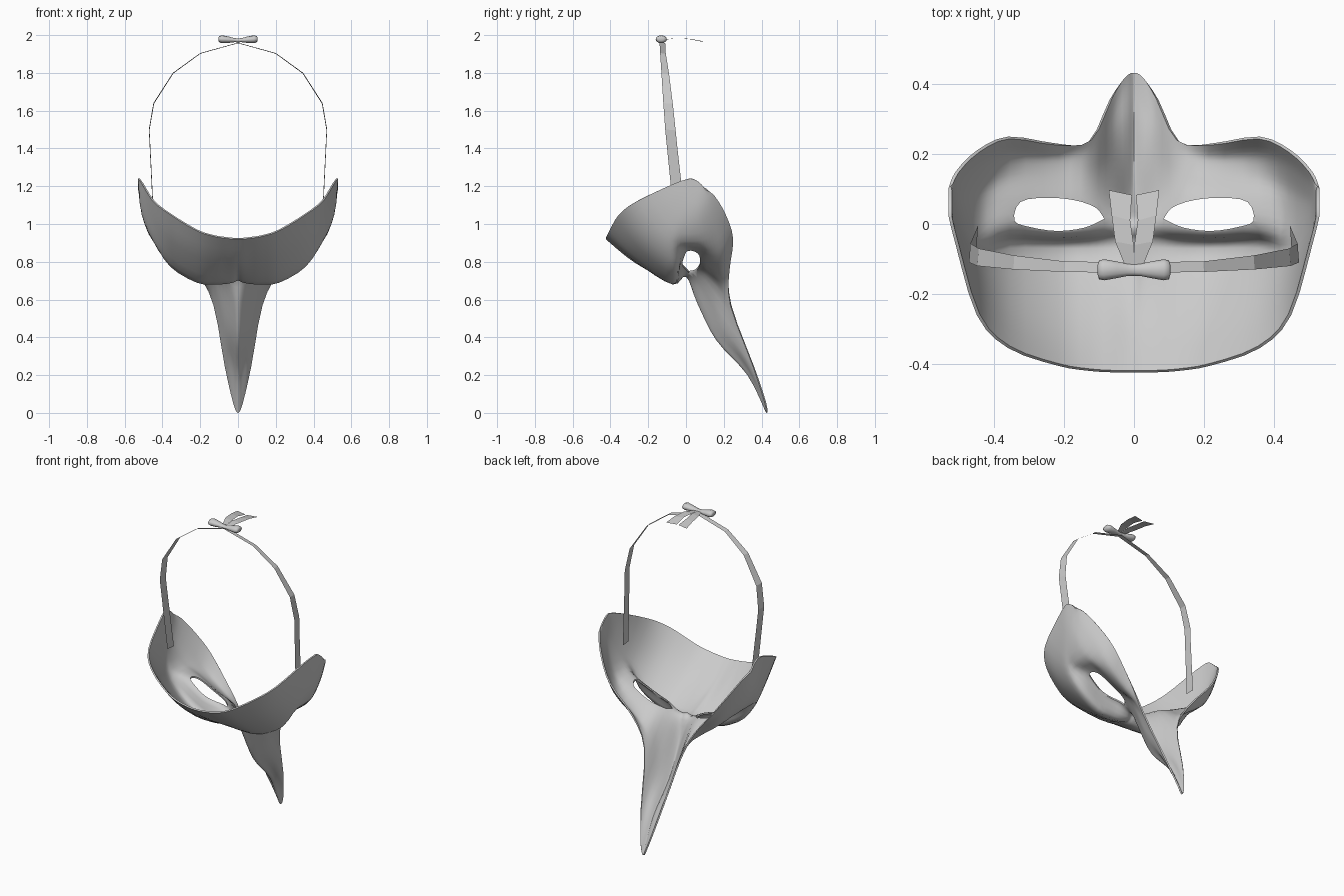
import bpy, bmesh, math
from mathutils import Vector

if "Cube" in bpy.data.objects:
    bpy.data.objects.remove(bpy.data.objects["Cube"])


def make(name, verts, faces):
    me = bpy.data.meshes.new(name)
    me.from_pydata([tuple(v) for v in verts], [], faces)
    ob = bpy.data.objects.new(name, me)
    bpy.context.collection.objects.link(ob)
    return ob


def activate(ob):
    bpy.ops.object.select_all(action='DESELECT')
    ob.select_set(True)
    bpy.context.view_layer.objects.active = ob


def smooth(ob, angle=60):
    activate(ob)
    bpy.ops.object.shade_smooth_by_angle(angle=math.radians(angle))


def spline(pts, steps):
    """Catmull-Rom curve through the points."""
    out, n = [], len(pts)
    for i in range(n - 1):
        a, b, c, d = pts[max(i - 1, 0)], pts[i], pts[i + 1], pts[min(i + 2, n - 1)]
        for s in range(steps):
            t = s / steps
            out.append(0.5 * (2 * b + (c - a) * t + (2 * a - 5 * b + 4 * c - d) * t * t
                              + (3 * b - a - 3 * c + d) * t ** 3))
    return out + [pts[-1]]


def loft(name, rows):
    """Quad skin over equal-length rows of points."""
    n = len(rows[0])
    faces = [(i * n + j, i * n + j + 1, (i + 1) * n + j + 1, (i + 1) * n + j)
             for i in range(len(rows) - 1) for j in range(n - 1)]
    return make(name, [p for r in rows for p in r], faces)


def clean(ob):
    """Weld, cap and orient a closed part."""
    bm = bmesh.new()
    bm.from_mesh(ob.data)
    bmesh.ops.remove_doubles(bm, verts=bm.verts, dist=.0005)
    bmesh.ops.holes_fill(bm, edges=bm.edges, sides=0)
    bmesh.ops.recalc_face_normals(bm, faces=bm.faces)
    bm.to_mesh(ob.data)
    bm.free()


# Mask shell: lengthwise (y, z) profiles at x, from forehead edge to lower edge
profiles = {
    0.0: [(-.425, .92), (-.27, .795), (-.07, .70), (0, .725), (.06, .58), (.16, .385), (.325, .2), (.424, 0)],
    .025: [(-.425, .92), (-.27, .795), (-.07, .69), (0, .72), (.065, .6), (.17, .41), (.32, .24), (.418, .05)],
    .07: [(-.424, .925), (-.27, .80), (-.07, .682), (0, .735), (.08, .67), (.18, .49), (.27, .36), (.355, .245)],
    .13: [(-.42, .935), (-.27, .805), (-.07, .68), (-.01, .765), (.08, .745), (.15, .68), (.2, .62), (.235, .57)],
    .22: [(-.405, .965), (-.27, .83), (-.07, .69), (-.02, .79), (.07, .79), (.14, .74), (.19, .72), (.23, .75)],
    .36: [(-.355, 1.05), (-.24, .91), (-.07, .775), (-.01, .86), (.07, .86), (.14, .83), (.2, .84), (.25, .92)],
    .45: [(-.26, 1.12), (-.18, 1.02), (-.09, .92), (-.03, .91), (.05, .91), (.11, .925), (.17, .98), (.21, 1.05)],
    .51: [(-.06, 1.215), (-.04, 1.15), (-.01, 1.09), (.02, 1.06), (.05, 1.05), (.08, 1.06), (.12, 1.1), (.15, 1.15)],
}
half = [[Vector((x, y, z)) for y, z in p] for x, p in profiles.items()]
half.append([Vector((.53, .02 + k * .012, 1.24 - .0012 * k * k)) for k in range(8)])
mirrored = [[Vector((-p.x, p.y, p.z)) for p in col] for col in half[:0:-1]]
columns = [spline(col, 4) for col in mirrored + half]
rows = [spline([c[j] for c in columns], 3) for j in range(len(columns[0]))]
mask = loft("mask_shell", rows)
if sum(p.normal.z * p.area for p in mask.data.polygons) > 0:
    mask.data.flip_normals()
activate(mask)
solid = mask.modifiers.new("thickness", 'SOLIDIFY')
solid.thickness, solid.offset = .009, -1
bpy.ops.object.modifier_apply(modifier=solid.name)

# Eye openings cut straight through the shell
eye = [(.085, .015), (.11, .047), (.17, .068), (.25, .075), (.325, .063),
       (.342, .01), (.30, -.008), (.22, -.02), (.14, -.01)]
eye = spline([Vector(p) for p in eye + eye[:1]], 3)[:-1]
for side in (-1, 1):
    n = len(eye)
    verts = [(side * p.x, p.y, z) for z in (.4, 1.3) for p in eye]
    faces = [tuple(range(n)), tuple(range(n, 2 * n))]
    faces += [(i, (i + 1) % n, n + (i + 1) % n, n + i) for i in range(n)]
    cutter = make("eye_cutter", verts, faces)
    clean(cutter)
    cutter.hide_render = True
    activate(mask)
    cut = mask.modifiers.new("eye_hole", 'BOOLEAN')
    cut.operation, cut.solver, cut.object = 'DIFFERENCE', 'EXACT', cutter
    bpy.ops.object.modifier_apply(modifier=cut.name)
    bpy.data.objects.remove(cutter)
smooth(mask)

# Head strap: flat ribbon arching over the back (x, z, y front, y back)
path = [(.45, 1.05, -.065, -.005), (.467, 1.4, -.1, -.045), (.472, 1.5, -.11, -.055), (.448, 1.64, -.12, -.07),
        (.345, 1.8, -.13, -.09), (.2, 1.905, -.137, -.107), (0, 1.96, -.14, -.11)]
path = [(-x, z, a, b) for x, z, a, b in path[:-1]] + path[::-1]
loft("head_strap", [[(x, a, z), (x * .992, b, z - .003)] for x, z, a, b in path])

# Bow: pinched tube (x, half depth, half height)
bow = [(.0, .017, .010), (.02, .018, .011), (.05, .024, .017), (.085, .030, .021), (.1, .027, .016), (.104, .014, .008)]
bow = [(-x, a, b) for x, a, b in bow[:0:-1]] + bow
rings = [[(x, -.131 + a * math.cos(k * math.pi / 6), 1.972 + .07 * abs(x) + b * math.sin(k * math.pi / 6))
          for k in range(13)] for x, a, b in bow]
knot = loft("bow", rings)
clean(knot)
smooth(knot)

# Bow tails: two flat ribbon ends (inner x, y, outer x, y, z)
tail = [(0, -.13, .025, -.12, 1.975), (.001, -.06, .054, -.05, 1.983),
        (.011, .01, .064, .025, 1.98), (.006, .083, .072, .097, 1.966)]
for side in (-1, 1):
    loft("bow_tail", [[(side * a, b, z), (side * c, d, z)] for a, b, c, d, z in tail])
